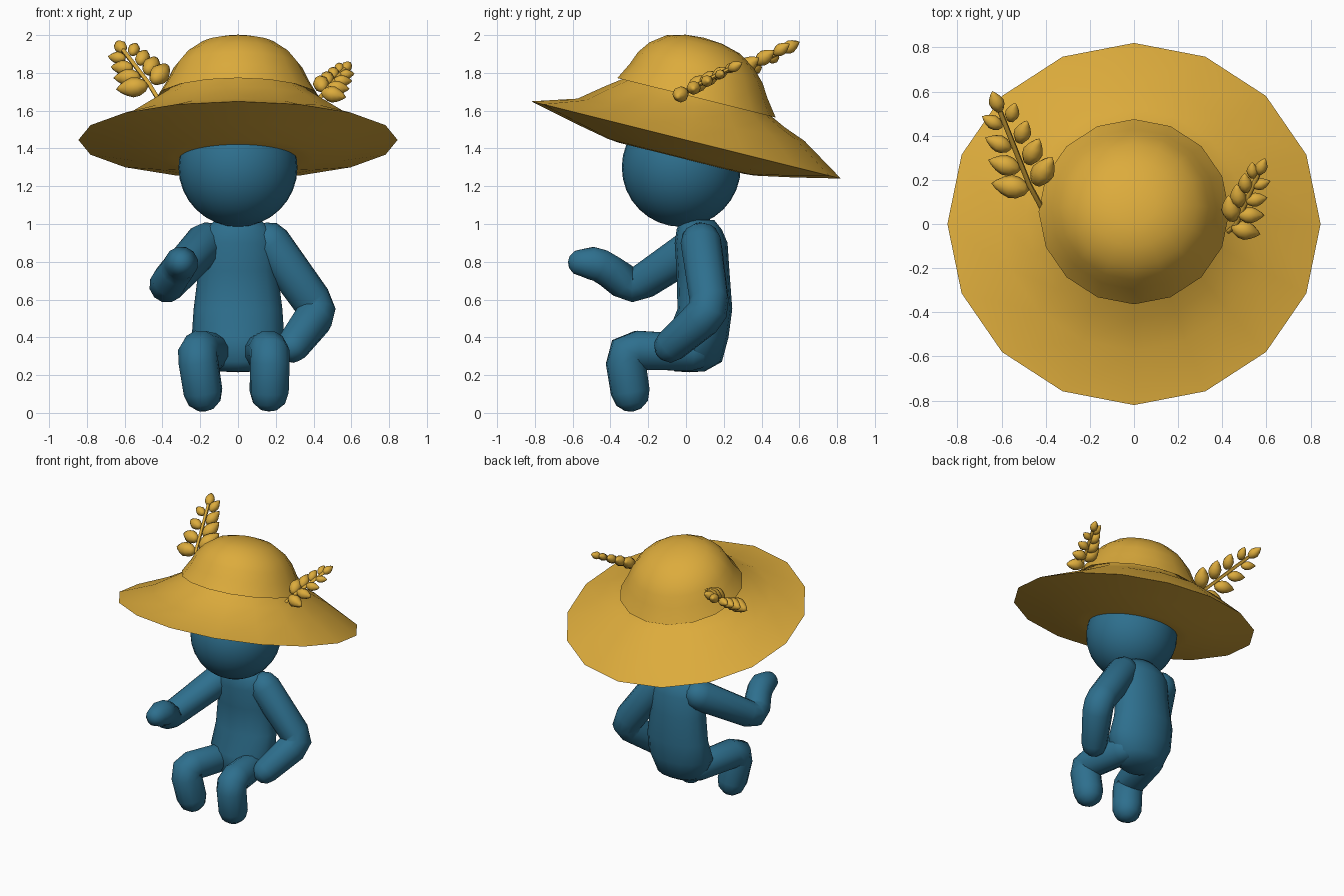
import bpy, bmesh, math
from mathutils import Vector, Matrix

if "Cube" in bpy.data.objects:
    bpy.data.objects.remove(bpy.data.objects["Cube"])


def material(name, rgb):
    m = bpy.data.materials.new(name)
    m.diffuse_color = (*rgb, 1)
    m.use_nodes = True
    m.node_tree.nodes["Principled BSDF"].inputs["Base Color"].default_value = m.diffuse_color
    return m


STRAW = material("straw yellow", (0.72, 0.41, 0.045))
BLUE = material("body blue", (0.027, 0.16, 0.27))


def loft(name, groups, mat, angle=60):
    """Skin each list of rings; a ring may also be one point."""
    bm = bmesh.new()
    for rings in groups:
        vs = [[bm.verts.new(p) for p in r] for r in rings]
        for a, b in zip(vs, vs[1:]):
            n = max(len(a), len(b))
            for i in range(n):
                j = (i + 1) % n
                if len(a) == 1:
                    bm.faces.new((a[0], b[i], b[j]))
                elif len(b) == 1:
                    bm.faces.new((a[i], b[0], a[j]))
                else:
                    bm.faces.new((a[i], b[i], b[j], a[j]))
    bmesh.ops.recalc_face_normals(bm, faces=bm.faces)
    me = bpy.data.meshes.new(name)
    bm.to_mesh(me)
    bm.free()
    me.materials.append(mat)
    ob = bpy.data.objects.new(name, me)
    bpy.context.collection.objects.link(ob)
    bpy.ops.object.select_all(action='DESELECT')
    ob.select_set(True)
    bpy.context.view_layer.objects.active = ob
    bpy.ops.object.shade_smooth_by_angle(angle=math.radians(angle))
    return ob


def ring(c, rx, ry, u=Vector((1, 0, 0)), v=Vector((0, 1, 0)), n=12):
    c = Vector(c)
    if rx < 1e-5:
        return [c]
    return [c + u * rx * math.cos(2 * math.pi * i / n) + v * ry * math.sin(2 * math.pi * i / n)
            for i in range(n)]


def limb(name, pts, radii, bend=0.07):
    """Round tube through points, with softened bends and domed ends."""
    pts = [Vector(p) for p in pts]
    path = [(pts[0], radii[0])]
    for i in range(1, len(pts) - 1):
        a, p, b = pts[i - 1:i + 2]
        q0 = p + (a - p).normalized() * min(bend, (a - p).length * 0.45)
        q1 = p + (b - p).normalized() * min(bend, (b - p).length * 0.45)
        path += [(q0, radii[i]), ((q0 + q1 + 2 * p) / 4, radii[i]), (q1, radii[i])]
    path.append((pts[-1], radii[-1]))
    d0 = (path[0][0] - path[1][0]).normalized()
    d1 = (path[-1][0] - path[-2][0]).normalized()
    dome = [math.radians(k) for k in (35, 65, 90)]
    (ps, rs), (pe, re) = path[0], path[-1]
    stations = [(ps + d0 * rs * math.sin(t), rs * math.cos(t), -d0) for t in reversed(dome)]
    for i, (p, r) in enumerate(path):
        a = path[max(i - 1, 0)][0]
        b = path[min(i + 1, len(path) - 1)][0]
        stations.append((p, r, (b - a).normalized()))
    stations += [(pe + d1 * re * math.sin(t), re * math.cos(t), d1) for t in dome]
    t = stations[0][2]
    u = t.orthogonal().normalized()
    rings = []
    for p, r, d in stations:
        u = t.rotation_difference(d) @ u
        t = d
        rings.append(ring(p, r, r, u, d.cross(u)))
    return loft(name, [rings], BLUE)


# Head
bpy.ops.mesh.primitive_uv_sphere_add(segments=32, ring_count=16, radius=0.315,
                                     location=(0, -0.025, 1.3))
head = bpy.context.object
head.name = "head"
head.data.materials.append(BLUE)
bpy.ops.object.shade_smooth()

# Torso: z, centre y, half width, half depth
torso = [(0.215, 0.02, 0, 0), (0.22, 0.02, 0.11, 0.08), (0.27, 0.04, 0.19, 0.15),
         (0.40, 0.06, 0.245, 0.165), (0.55, 0.10, 0.235, 0.145), (0.75, 0.09, 0.21, 0.14),
         (0.90, 0.08, 0.21, 0.14), (0.97, 0.07, 0.18, 0.12), (1.02, 0.06, 0.12, 0.09),
         (1.03, 0.06, 0, 0)]
loft("torso", [[ring((0, y, z), rx, ry, n=16) for z, y, rx, ry in torso]], BLUE)

# Arms
limb("resting_arm", [(0.17, 0.08, 0.90), (0.43, 0.13, 0.54), (0.29, -0.08, 0.355)],
     [0.11, 0.105, 0.09])
limb("raised_arm", [(-0.17, 0.08, 0.90), (-0.39, -0.28, 0.66), (-0.30, -0.46, 0.79),
                    (-0.30, -0.55, 0.795)], [0.11, 0.095, 0.09, 0.075])

# Legs
for name, knee, foot in (("left_leg", 0.17, 0.165), ("right_leg", -0.22, -0.185)):
    hip = math.copysign(0.12, knee)
    limb(name, [(hip, 0.03, 0.32), (knee, -0.33, 0.335), (foot, -0.295, 0.11)],
         [0.1, 0.106, 0.104])

# Hat, turned about a leaning axis so the front brim lifts
TILT = Matrix.Translation((0, 0, 1.445)) @ Matrix.Rotation(math.radians(-14), 4, 'X')


def hat_part(name, profile, lean, wave):
    rings = []
    for r, h, w in profile:
        pts = ring((0, lean * (h - 0.23), h), r, r, n=16)
        rings.append([TILT @ Vector((p.x, p.y, p.z + wave * w * p.y)) for p in pts])
    return loft(name, [rings], STRAW)


hat_part("hat_brim", [(0, -0.095, 0), (0.34, -0.10, 0), (0.40, -0.095, 0), (0.60, -0.055, 0),
                      (0.845, 0, 0), (0.61, 0.11, 1), (0.49, 0.18, 0.4), (0.40, 0.235, 0),
                      (0.35, 0.29, 0), (0, 0.29, 0)], 0, 0.06)
hat_part("hat_crown", [(0, 0.26, 0), (0.38, 0.25, 0), (0.432, 0.23, 0), (0.375, 0.32, 0),
                       (0.34, 0.39, 0), (0.285, 0.455, 0), (0.2, 0.513, 0), (0.1, 0.54, 0),
                       (0, 0.548, 0)], -0.12, 0)


# Wheat sprigs: stem plus paired pointed grains
def grain(c, d, length, width):
    d = d.normalized()
    u = d.orthogonal().normalized()
    v = d.cross(u)
    shape = [(-1, 0), (-0.8, 0.55), (-0.4, 0.92), (0, 1), (0.4, 0.75), (0.75, 0.38), (1, 0)]
    return [ring(c + d * length * t, width * w, width * w, u, v, 8) for t, w in shape]


def sprig(name, base, first, step, side, length, width):
    base, first, step, side = map(Vector, (base, first, step, side))
    axis, across = step.normalized(), side.normalized()
    groups = []
    for i in range(4):
        mid = first + step * i
        k = 1 - 0.13 * i
        for s in (1, -1):
            groups.append(grain(mid + side * s * k, axis * (0.5 + 0.15 * i) + across * s * 0.75,
                                length * k, width * k))
    groups.append(grain(first + step * 3.75, axis, length * 0.65, width * 0.65))
    tip = first + step * 3.5
    u = axis.orthogonal().normalized()
    v = axis.cross(u)
    stem = [base, first - step * 0.3, tip]
    groups.append([[base]] + [ring(p, 0.012, 0.012, u, v, 6) for p in stem] + [[tip]])
    return loft(name, groups, STRAW)


sprig("large_wheat_sprig", (-0.41, 0.06, 1.64), (-0.485, 0.205, 1.76),
      (-0.037, 0.093, 0.048), (0.075, 0.035, 0.037), 0.088, 0.053)
sprig("small_wheat_sprig", (0.40, -0.06, 1.63), (0.4725, 0.02, 1.715),
      (0.028, 0.064, 0.032), (0.034, -0.05, -0.03), 0.07, 0.043)
